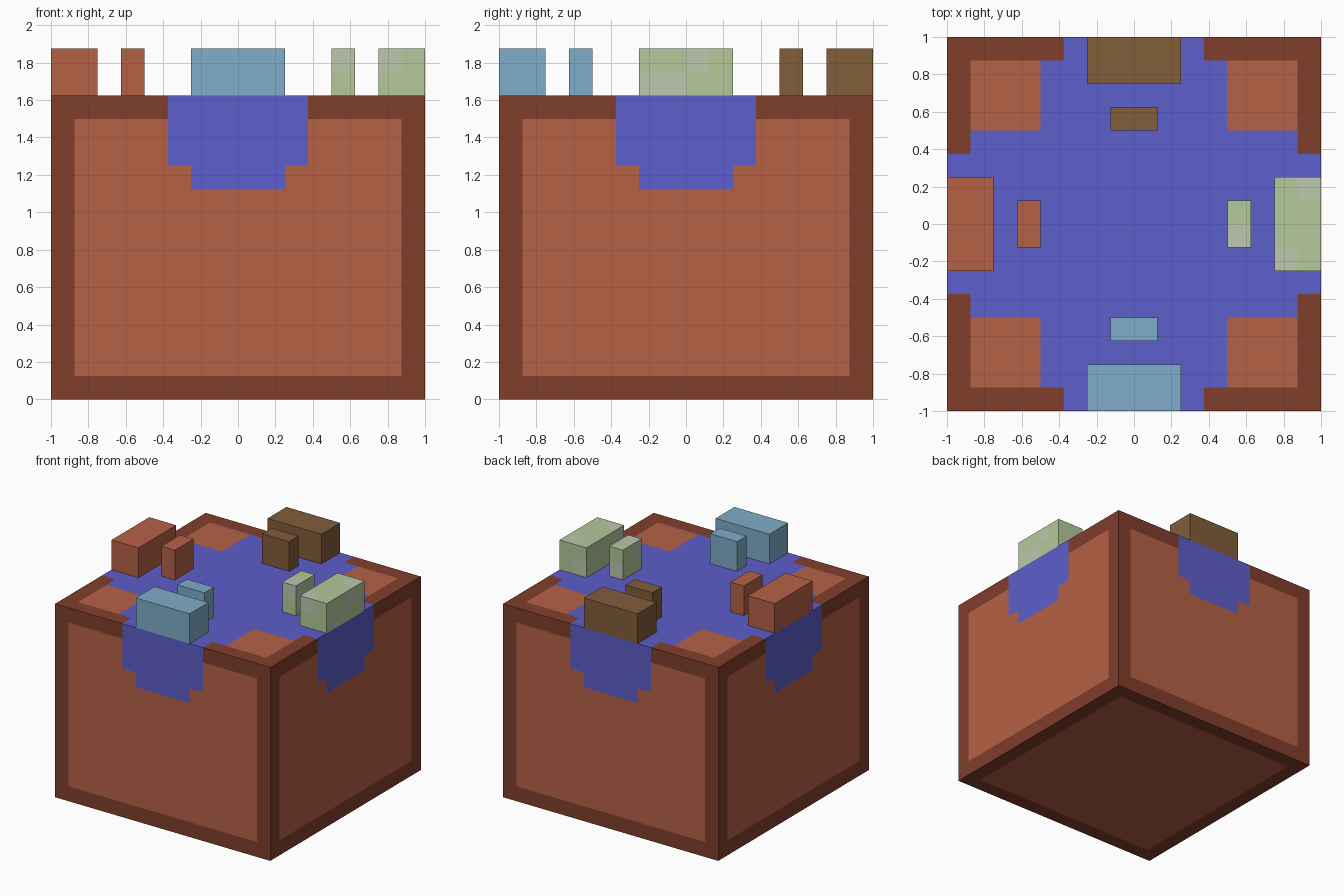
import bpy
import bmesh
from mathutils import Vector

default_cube = bpy.data.objects.get("Cube")
if default_cube:
    bpy.data.objects.remove(default_cube, do_unlink=True)


def make_material(name, rgb):
    """Flat material from an 8-bit display colour."""
    def linear(value):
        c = value / 255
        return c / 12.92 if c <= 0.04045 else ((c + 0.055) / 1.055) ** 2.4
    colour = (*[linear(v) for v in rgb], 1)
    mat = bpy.data.materials.new(name)
    mat.use_nodes = True
    mat.diffuse_color = colour
    shader = mat.node_tree.nodes["Principled BSDF"]
    shader.inputs["Base Color"].default_value = colour
    shader.inputs["Roughness"].default_value = 0.9
    return mat


clay = make_material("terracotta", (182, 97, 70))
dark_clay = make_material("dark terracotta", (128, 62, 43))
violet = make_material("violet blue", (93, 94, 202))
sky = make_material("sky blue", (128, 173, 202))
brown = make_material("brown", (130, 93, 58))
green = make_material("pale green", (180, 201, 154))
grey_green = make_material("grey green", (188, 200, 174))


def make_box(name, low, high, materials, cuts=((), (), ()), rule=None):
    """Box split along the given planes, with faces coloured by a rule."""
    low, high = Vector(low), Vector(high)
    bm = bmesh.new()
    bmesh.ops.create_cube(bm, size=1)
    for v in bm.verts:
        v.co = [(a + b) / 2 + c * (b - a) for a, b, c in zip(low, high, v.co)]
    for axis, places in enumerate(cuts):
        normal = Vector((axis == 0, axis == 1, axis == 2))
        for place in places:
            bmesh.ops.bisect_plane(bm, geom=bm.verts[:] + bm.edges[:] + bm.faces[:],
                                   plane_co=normal * place, plane_no=normal)
    bm.normal_update()
    if rule:
        for face in bm.faces:
            face.material_index = rule(face.calc_center_median(), face.normal)
    mesh = bpy.data.meshes.new(name)
    bm.to_mesh(mesh)
    bm.free()
    for mat in materials:
        mesh.materials.append(mat)
    obj = bpy.data.objects.new(name, mesh)
    bpy.context.collection.objects.link(obj)
    return obj


TOP = 1.625
RIM = 0.125
INNER = 1 - RIM


# Body: framed panels, with a violet pool on top spilling over each side
def body_colour(p, n):
    near, far = sorted((abs(p.x), abs(p.y)))
    if n.z > 0.5:
        if near < 0.375 or (near < 0.5 and far < INNER):
            return 2
        return 0 if far < INNER else 1
    if n.z < -0.5:
        return 0 if far < INNER else 1
    if (near < 0.375 and p.z > 1.25) or (near < 0.25 and p.z > 1.125):
        return 2
    return 0 if near < INNER and RIM < p.z < TOP - RIM else 1


side_cuts = [s * d for d in (0.25, 0.375, 0.5, INNER) for s in (-1, 1)]
make_box("body", (-1, -1, 0), (1, 1, TOP), [clay, dark_clay, violet],
         (side_cuts, side_cuts, (RIM, 1.125, 1.25, TOP - RIM)), body_colour)


# Mottled patches for the green blocks
def outer_patches(p, n):
    upper = p.z > 1.75
    if n.z > 0.5:
        return int((p.x > INNER and p.y > RIM) or (p.x < INNER and p.y < -RIM))
    if n.x > 0.5:
        return int(0 < p.y < RIM if upper else p.y < 0)
    if n.y < -0.5:
        return int(upper and p.x < INNER)
    if n.y > 0.5:
        return int(not upper and p.x < INNER)
    return int(upper and p.y < -RIM)


def inner_patches(p, n):
    if n.z > 0.5:
        return int(p.y < 0)
    if n.y > 0.5:
        return int(p.z < 1.75)
    return int(p.z > 1.75 and p.y < 0)


# Blocks: a wide outer one and a small inner one along each side
sides = [("front", 0, -1, sky), ("back", 0, 1, brown),
         ("right", -1, 0, clay), ("left", 1, 0, green)]
sizes = [("outer", INNER, 0.25, 0.125, outer_patches),
         ("inner", 0.5625, 0.125, 0.0625, inner_patches)]
for side, dx, dy, mat in sides:
    for ring, distance, half_width, half_depth, patches in sizes:
        hx = half_depth if dx else half_width
        hy = half_depth if dy else half_width
        cx, cy = dx * distance, dy * distance
        low = (cx - hx, cy - hy, TOP)
        high = (cx + hx, cy + hy, TOP + 0.25)
        name = f"{side}_{ring}_block"
        if mat is green:
            make_box(name, low, high, [green, grey_green],
                     ((INNER,), (-RIM, 0, RIM), (1.75,)), patches)
        else:
            make_box(name, low, high, [mat])
